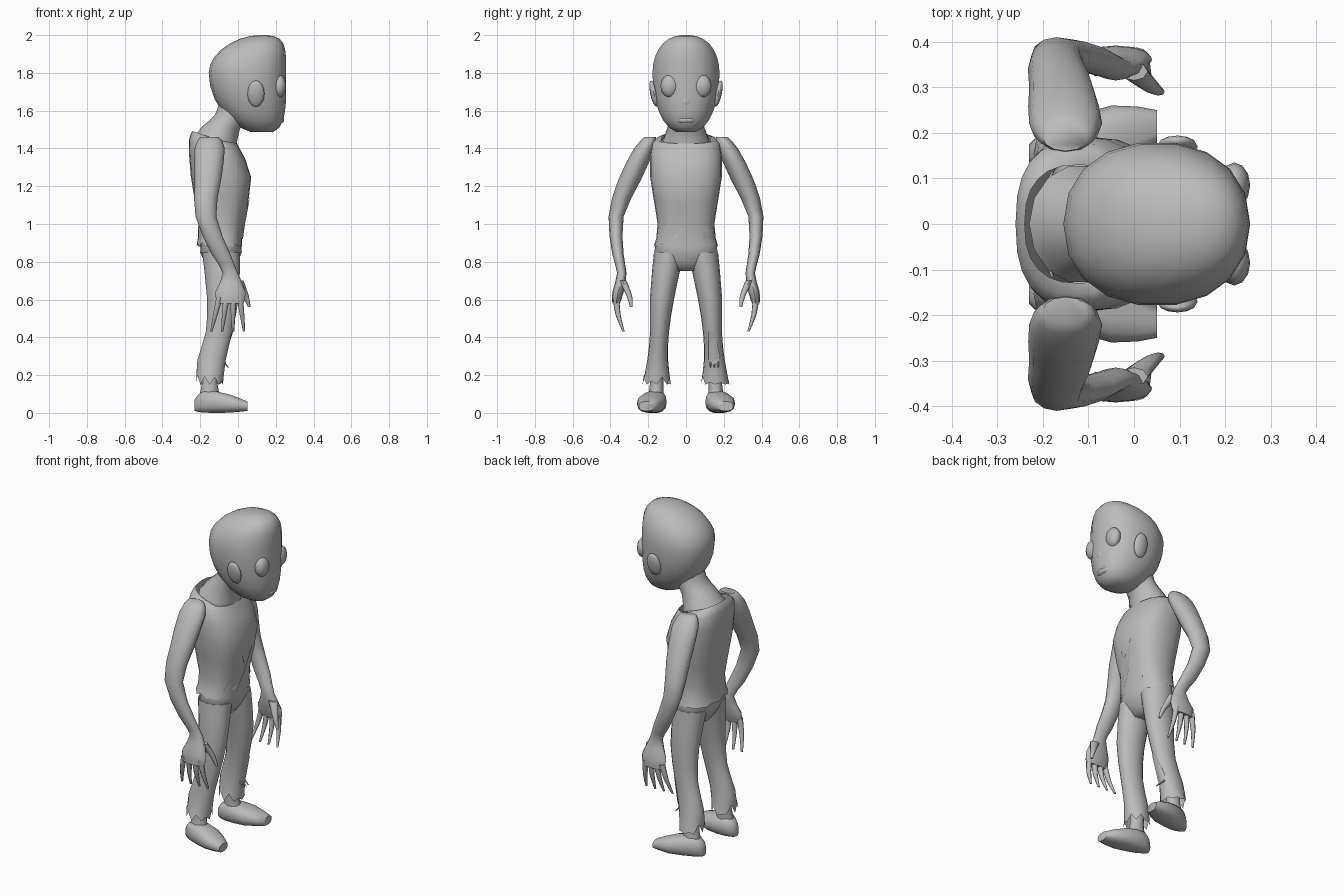
import bpy, bmesh, math, random
from mathutils import Vector
from mathutils.bvhtree import BVHTree

random.seed(4)
cube = bpy.data.objects.get("Cube")
if cube:
    bpy.data.objects.remove(cube)

grey = bpy.data.materials.new("plain grey")
grey.use_nodes = True
grey.diffuse_color = (.5, .5, .5, 1)
grey.node_tree.nodes["Principled BSDF"].inputs["Base Color"].default_value = grey.diffuse_color
parts = []


def finish(name, bm):
    """Turn the working mesh into a named, coloured object."""
    mesh = bpy.data.meshes.new(name)
    bm.to_mesh(mesh)
    bm.free()
    mesh.materials.append(grey)
    part = bpy.data.objects.new(name, mesh)
    bpy.context.collection.objects.link(part)
    parts.append(part)
    return part


def smooth_path(keys):
    """Add one flowing section halfway between each pair of keys."""
    keys = [Vector(key) for key in keys]
    path = []
    for i, (start, end) in enumerate(zip(keys, keys[1:])):
        before = keys[max(i - 1, 0)]
        after = keys[min(i + 2, len(keys) - 1)]
        path += [start, (9 * (start + end) - before - after) / 16]
    return path + [keys[-1]]


def signed_power(value, exponent):
    return math.copysign(abs(value) ** exponent, value)


def loft(name, sections, sides=14, squareness=2, mirror=1, along_x=False,
         open_start=False, open_end=False, drop=0, ragged=0):
    """Skin through sections, each a centre point and two radii."""
    bm = bmesh.new()
    rings = []
    last = len(sections) - 1
    for i, (x, y, z, across, deep) in enumerate(sections):
        slope = drop * (1 - i / last) ** 4
        ring = []
        for k in range(sides):
            angle = math.tau * k / sides
            u = across * signed_power(math.cos(angle), 2 / squareness)
            v = deep * signed_power(math.sin(angle), 2 / squareness)
            if along_x:
                point = Vector((x, y + u, max(z + v, 0)))
            else:
                point = Vector((x + u, y + v, z - slope * u))
            if ragged and i == last and k % 2:
                point.z += random.random() * ragged
            point.y *= mirror
            ring.append(bm.verts.new(point))
        rings.append(ring)
    for upper, lower in zip(rings, rings[1:]):
        for k in range(sides):
            following = (k + 1) % sides
            bm.faces.new((upper[k], upper[following], lower[following], lower[k]))
    if not open_start:
        bm.faces.new(rings[0])
    if not open_end:
        bm.faces.new(rings[-1])
    bmesh.ops.recalc_face_normals(bm, faces=bm.faces)
    return finish(name, bm)


def ball(name, centre, radii, lean=0):
    """Stretched sphere whose top can lean sideways."""
    bm = bmesh.new()
    bmesh.ops.create_uvsphere(bm, u_segments=12, v_segments=8, radius=1)
    for vert in bm.verts:
        vert.co *= Vector(radii)
        vert.co.y += lean * vert.co.z
        vert.co += Vector(centre)
    return finish(name, bm)


def flap(name, target, outline):
    """Thin torn cloth laid on the forward side of a part."""
    mesh = target.data
    tree = BVHTree.FromPolygons([vert.co for vert in mesh.vertices],
                                [face.vertices for face in mesh.polygons])
    bm = bmesh.new()
    verts = []
    for y, z in outline:
        hit = tree.ray_cast(Vector((1, y, z)), Vector((-1, 0, 0)))[0]
        if hit:
            verts.append(bm.verts.new(hit + Vector((.007, 0, 0))))
    face = bm.faces.new(verts)
    face.normal_update()
    if face.normal.x < 0:
        face.normal_flip()
    bmesh.ops.triangulate(bm, faces=[face])
    return finish(name, bm)


# Head: a rounded skull that narrows and pushes forward to the chin
head_sections = []
head_rings = 14
for i in range(1, head_rings):
    angle = math.pi * i / head_rings
    level = math.cos(angle)
    width = math.sin(angle) ** .8
    height = .2 if level > 0 else .32
    head_sections.append((.05 + .08 * level ** 2, 0, 1.8 + height * level,
                          .205 * width, .18 * width))
head_sections.insert(0, (.13, 0, 2, .02, .02))
loft("head", head_sections, sides=18, squareness=2.2)
loft("neck", smooth_path([
    (-.12, 0, 1.43, .11, .13), (-.09, 0, 1.51, .1, .1),
    (-.03, 0, 1.58, .09, .09), (0, 0, 1.68, .09, .1)]), drop=.35)

# Nose, lips and uneven teeth
ball("nose", (.235, 0, 1.65), (.02, .03, .035))
ball("upper_lip", (.21, 0, 1.59), (.02, .05, .015))
ball("lower_lip", (.215, 0, 1.55), (.03, .055, .02))
for i in range(4):
    y = .02 * (i - 1.5)
    loft(f"tooth_{i}", [(.23, y, 1.59 - .01 * (i % 2), .007, .008),
                        (.23, y, 1.56, .005, .005)], sides=6)

# Sleeveless shirt with a sloping neckline, ragged hem and tears
shirt = loft("shirt", smooth_path([
    (-.12, 0, 1.45, .12, .13), (-.13, 0, 1.43, .13, .18),
    (-.09, 0, 1.25, .16, .19), (-.09, 0, 1, .12, .15),
    (-.1, 0, .88, .12, .17)]), sides=24, squareness=2.5,
    open_start=True, open_end=True, drop=.35, ragged=.025)
flap("shirt_tear", shirt, [
    (-.13, .93), (-.04, 1.13), (-.02, 1.08), (.05, 1.17), (0, 1), (-.05, .92)])
flap("shirt_side_tear", shirt, [(.09, .92), (.11, 1), (.12, .94), (.13, .92)])

# Trouser seat
loft("trouser_seat", smooth_path([
    (-.09, 0, .95, .1, .14), (-.09, 0, .85, .11, .17),
    (-.09, 0, .75, .06, .06)]), sides=18, squareness=2.3)

for mirror, word in ((1, "left"), (-1, "right")):
    # Eye and ear
    ball(f"{word}_eye", (.22, .085 * mirror, 1.73), (.035, .05, .06))
    ball(f"{word}_ear", (.095, .17 * mirror, 1.69), (.045, .02, .07), lean=.2 * mirror)

    # Arm from shoulder to palm
    loft(f"{word}_arm", smooth_path([
        (-.15, .19, 1.46, .05, .03), (-.15, .22, 1.4, .08, .055),
        (-.16, .3, 1.23, .07, .06), (-.17, .37, 1.04, .055, .04),
        (-.09, .36, .84, .05, .03), (-.04, .34, .74, .04, .025),
        (-.04, .36, .64, .08, .03), (-.04, .37, .58, .07, .02)]),
        sides=12, mirror=mirror)

    # Four spread fingers curling inward, and a thumb
    for i in range(4):
        spread = i - 1.5
        base = -.045 + .036 * spread
        tip = -.055 + .058 * spread
        loft(f"{word}_finger_{i}", smooth_path([
            (base, .37, .61, .018, .018), ((base + tip) / 2, .36, .52, .013, .014),
            (tip, .33, .43, .006, .006)]), sides=7, mirror=mirror)
    loft(f"{word}_thumb", smooth_path([
        (0, .335, .7, .03, .02), (.04, .3, .62, .017, .015),
        (.06, .29, .56, .007, .007)]), sides=8, mirror=mirror)

    # Trouser leg with a ragged hem
    leg = loft(f"{word}_trouser_leg", smooth_path([
        (-.09, .09, .85, .1, .08), (-.08, .125, .62, .085, .065),
        (-.1, .14, .43, .07, .05), (-.14, .15, .28, .075, .055),
        (-.15, .155, .15, .07, .075)]),
        sides=16, mirror=mirror, open_end=True, ragged=.06)
    if word == "left":
        flap("knee_tear", leg, [(.12, .43), (.15, .43), (.18, .3), (.15, .25), (.12, .28)])
        for i in range(3):
            y = .13 + .02 * i
            loft(f"loose_thread_{i}", [(-.09, y, .28, .012, .008),
                                       (-.05, y, .24, .003, .003)], sides=5)

    # Ankle and foot
    loft(f"{word}_ankle", [(-.15, .15, .3, .045, .035), (-.15, .155, .16, .04, .035),
                           (-.15, .16, .08, .055, .04)], sides=12, mirror=mirror)
    loft(f"{word}_foot", smooth_path([
        (-.23, .155, .04, .02, .03), (-.18, .16, .06, .055, .06),
        (-.05, .185, .05, .075, .05), (.05, .21, .035, .04, .025)]),
        squareness=2.5, mirror=mirror, along_x=True)

# Smooth shading with crisp cloth edges
bpy.ops.object.select_all(action="DESELECT")
for part in parts:
    part.select_set(True)
bpy.context.view_layer.objects.active = parts[0]
bpy.ops.object.shade_smooth_by_angle(angle=math.radians(60))
